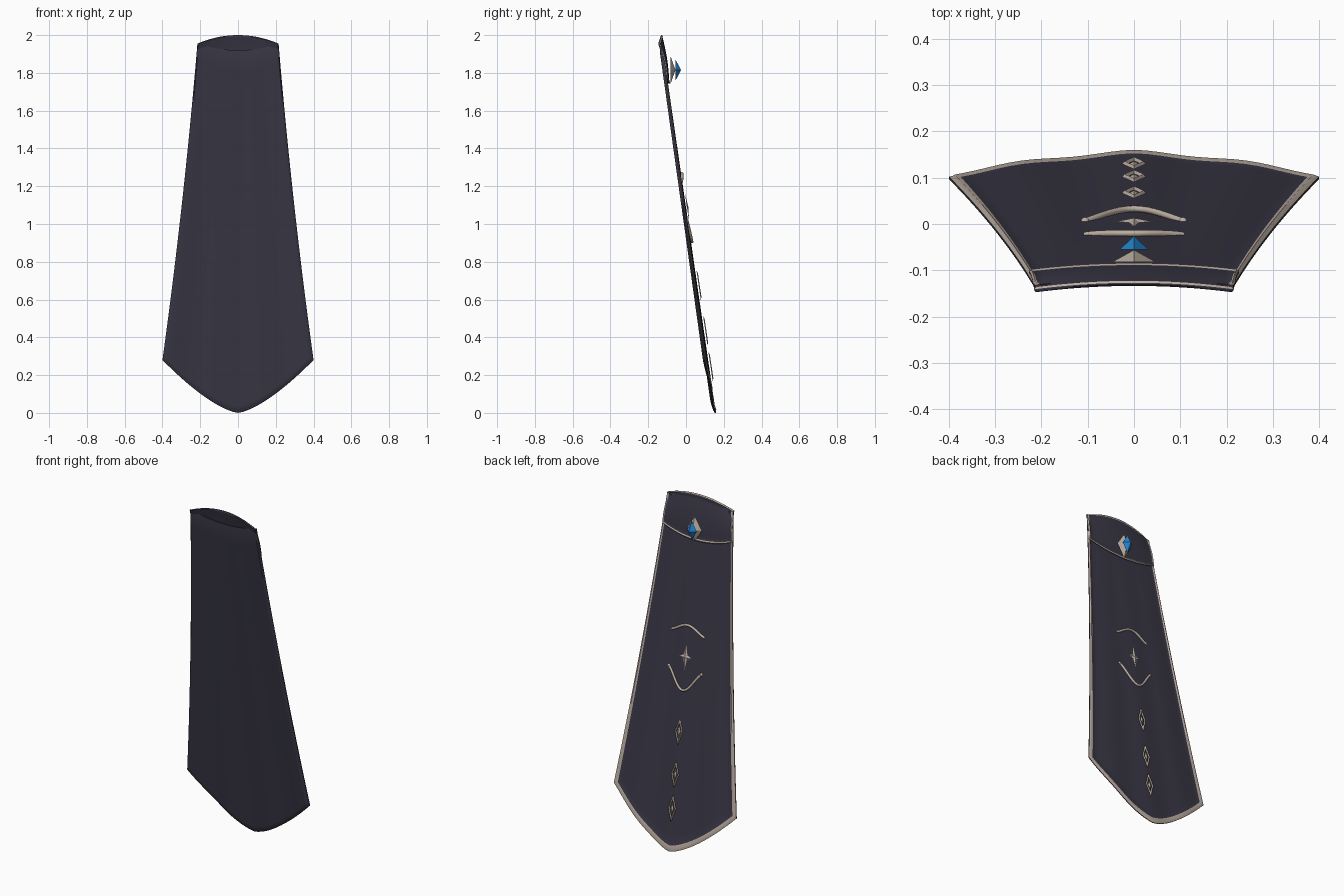
import bpy, bmesh, math

old = bpy.data.objects.get("Cube")
if old:
    bpy.data.objects.remove(old, do_unlink=True)


def material(name, rgb):
    m = bpy.data.materials.new(name)
    m.use_nodes = True
    m.diffuse_color = (*rgb, 1)
    m.node_tree.nodes["Principled BSDF"].inputs["Base Color"].default_value = (*rgb, 1)
    return m


CLOTH = material("dark_cloth", (0.042, 0.040, 0.062))
GOLD = material("pale_gold", (0.50, 0.42, 0.36))
BLUE = material("blue_gem", (0.015, 0.23, 0.60))


def finish(name, bm, mats, angle=40):
    bmesh.ops.recalc_face_normals(bm, faces=bm.faces)
    me = bpy.data.meshes.new(name)
    bm.to_mesh(me)
    bm.free()
    for m in mats:
        me.materials.append(m)
    me.shade_smooth()
    me.set_sharp_from_angle(angle=math.radians(angle))
    ob = bpy.data.objects.new(name, me)
    bpy.context.collection.objects.link(ob)
    return ob


def slope(z):
    """Depth of the leaning cloth at a height."""
    return -0.145 + (1.955 - z) * 0.1467


def lerp(a, b, t):
    return a + (b - a) * t


def steps(lo, hi, n):
    return [lerp(lo, hi, i / n) for i in range(n + 1)]


# Two-sided fabric panel whose back border is a raised trim
def panel(name, surface, side, top, bottom, thick, bump, rows):
    us = [-1, side / 2 - 1] + steps(side - 1, 1 - side, 28) + [1 - side / 2, 1]
    vs = ([0, top / 2] if top else []) + steps(top, 1 - bottom, rows) + [1 - bottom / 2, 1]
    nu, nv = len(us) - 1, len(vs) - 1
    ridge_rows = {nv - 1} | ({1} if top else set())
    bm = bmesh.new()
    front, back = [], []
    for j, v in enumerate(vs):
        f_row, b_row = [], []
        for i, u in enumerate(us):
            x, y, z = surface(u, v)
            rim = i in (0, nu) or j in (0, nv)
            ridge = not rim and (i in (1, nu - 1) or j in ridge_rows)
            f_row.append(bm.verts.new((x, y + (thick * 0.6 if rim else 0), z)))
            b_row.append(bm.verts.new((x, y + thick + (bump if ridge else 0), z)))
        front.append(f_row)
        back.append(b_row)
    for j in range(nv):
        for i in range(nu):
            for grid in (front, back):
                f = bm.faces.new((grid[j][i], grid[j][i + 1], grid[j + 1][i + 1], grid[j + 1][i]))
                border = i < 2 or i >= nu - 2 or j >= nv - 2 or (top and j < 2)
                f.material_index = int(grid is back and bool(border))

    def loop(g):
        return (g[0] + [r[-1] for r in g[1:]] + g[-1][-2::-1]
                + [r[0] for r in g[-2:0:-1]])
    a, b = loop(front), loop(back)
    for k in range(len(a)):
        n = (k + 1) % len(a)
        bm.faces.new((a[k], a[n], b[n], b[k]))
    return finish(name, bm, (CLOTH, GOLD), 50)


# Long cape with a rounded point at the hem and soft folds
def cape_surface(u, v):
    x = u * (0.215 + 0.185 * (0.75 * v + 0.25 * v * v))
    z_top = 1.955 - 0.035 * (1 - u * u)
    z_low = 0.28 * abs(u) ** 1.45
    z = lerp(z_top, z_low, v)
    fold = 0.003 * v * math.cos(u * math.pi * 3.2)
    return x, slope(z) + 0.006 * (1 - u * u) * (1 - v) - 0.009 * u * u * v + fold, z


panel("cape", cape_surface, 0.055, 0, 0.018, 0.013, 0.005, 36)


# Short collar flap across the top of the back
def flap_surface(u, v):
    arch = 1 - u * u
    x = u * lerp(0.215, 0.227, v)
    z = lerp(1.955 + 0.045 * arch, 1.785 - 0.043 * arch, v)
    y = lerp(-0.149, -0.110, v) + 0.014 * arch + 0.008 * math.sin(math.pi * v)
    return x, y, z


panel("collar_flap", flap_surface, 0.035, 0.04, 0.05, 0.008, 0.004, 12)


# Faceted ornament: an outline drawn up to a central point at the back
def faceted(name, outline, z, y, depth, mat, lean=True):
    bm = bmesh.new()
    ring = [bm.verts.new((px, y + (slope(z + pz) - slope(z) if lean else 0), z + pz))
            for px, pz in outline]
    tip = bm.verts.new((0, y + depth, z))
    bm.faces.new(ring)
    for k, p in enumerate(ring):
        bm.faces.new((p, ring[(k + 1) % len(ring)], tip))
    return finish(name, bm, (mat,), 5)


def diamond(w, h):
    return [(w, 0), (0, h), (-w, 0), (0, -h)]


# Clasp: blue gem floating over a gold mount
faceted("clasp_mount", diamond(0.047, 0.074), 1.815, -0.082, 0.026, GOLD, False)
faceted("clasp_gem", diamond(0.031, 0.055), 1.815, -0.055, 0.029, BLUE, False)


# Four-pointed star
star = []
for k in range(8):
    a = k * math.pi / 4
    r = 0.016 if k % 2 else (0.043 if k % 4 == 0 else 0.075)
    star.append((r * math.cos(a), r * math.sin(a)))
faceted("star", star, 1.09, slope(1.09) + 0.023, 0.008, GOLD)


# Open diamonds with a small centre, running down toward the hem
def diamond_frame(name, w, h, z):
    bm = bmesh.new()
    y = slope(z) + 0.024
    rings = []
    for scale, dy in ((1, 0), (0.8, 0.006), (0.58, 0)):
        rings.append([bm.verts.new((px * scale, y + dy + slope(z + pz * scale) - slope(z),
                                    z + pz * scale)) for px, pz in diamond(w, h)])
    for r in range(3):
        a, b = rings[r], rings[(r + 1) % 3]
        for k in range(4):
            n = (k + 1) % 4
            bm.faces.new((a[k], a[n], b[n], b[k]))
    finish(name, bm, (GOLD,), 5)
    faceted(name + "_centre", diamond(w * 0.42, h * 0.42), z, y, 0.006, GOLD)


for label, z in (("upper", 0.675), ("middle", 0.435), ("lower", 0.245)):
    diamond_frame(label + "_diamond", 0.026, 0.078, z)


# Curved rods above and below the star
def arc(name, z_mid, rise, radius):
    cu = bpy.data.curves.new(name, "CURVE")
    cu.dimensions = "3D"
    cu.bevel_depth = radius
    cu.bevel_resolution = 2
    cu.use_fill_caps = True
    sp = cu.splines.new("POLY")
    ts = steps(-1, 1, 20)
    sp.points.add(len(ts) - 1)
    for p, t in zip(sp.points, ts):
        z = z_mid + rise * (1 - math.cos(t * math.pi * 0.8)) / 1.81
        p.co = (t * 0.106, slope(z) + 0.024 - 0.011 * t * t, z, 1)
    sp.use_smooth = True
    cu.materials.append(GOLD)
    ob = bpy.data.objects.new(name, cu)
    bpy.context.collection.objects.link(ob)
    return sp.points[0].co.copy()


arc("upper_arc", 1.268, -0.048, 0.007)
end = arc("lower_arc", 0.905, 0.11, 0.007)
for label, s in (("left", 1), ("right", -1)):
    bm = bmesh.new()
    bmesh.ops.create_icosphere(bm, subdivisions=2, radius=0.009)
    bmesh.ops.translate(bm, verts=bm.verts, vec=(-s * end.x, end.y, end.z))
    finish(label + "_arc_end", bm, (GOLD,))
